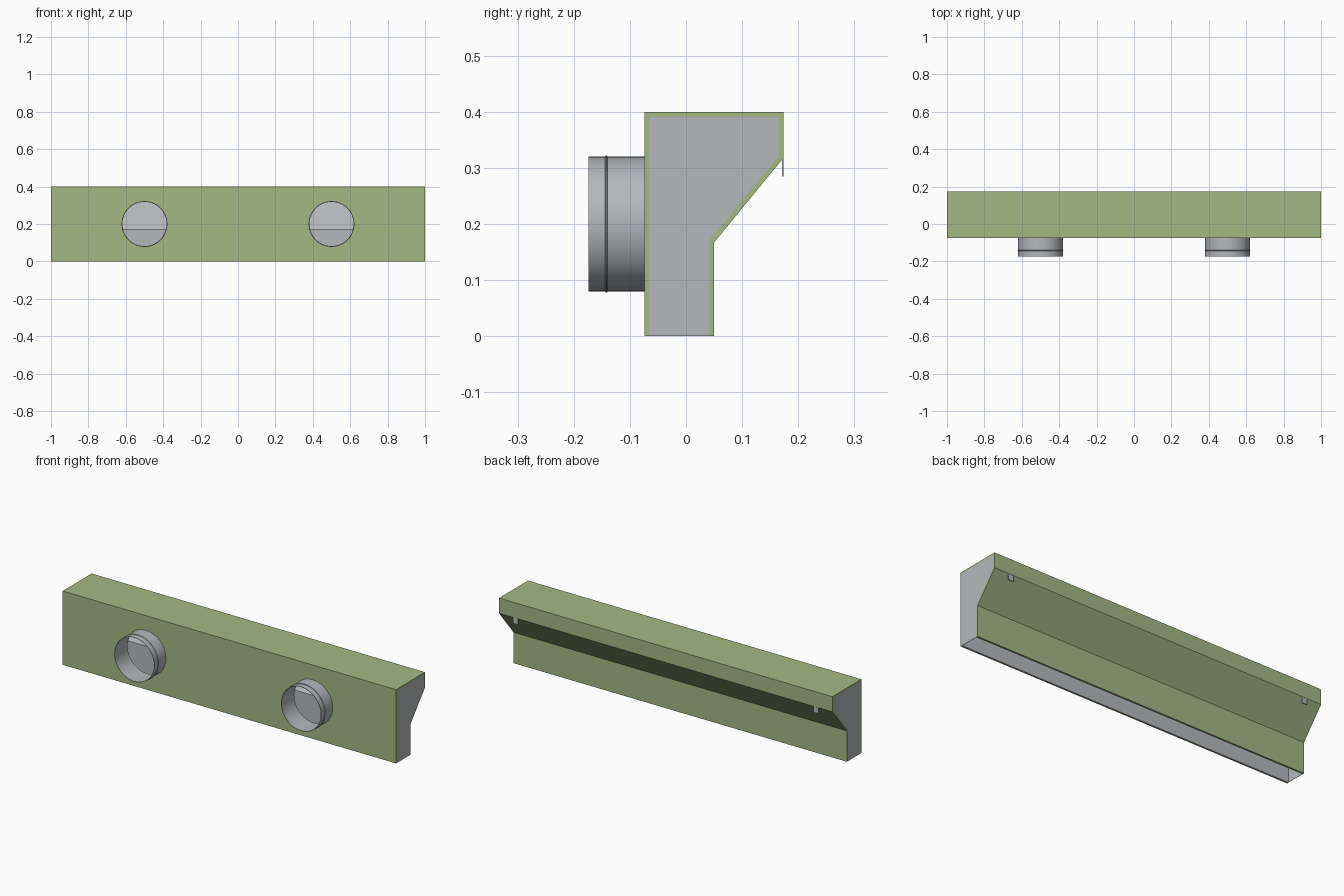
import bpy, bmesh, math
from mathutils import Vector

if "Cube" in bpy.data.objects:
    bpy.data.objects.remove(bpy.data.objects["Cube"])


def material(name, rgb):
    m = bpy.data.materials.new(name)
    m.diffuse_color = (*rgb, 1)
    m.use_nodes = True
    m.node_tree.nodes["Principled BSDF"].inputs["Base Color"].default_value = m.diffuse_color
    return m


GREEN = material("insulation green", (0.37, 0.48, 0.23))
GREY = material("sheet metal grey", (0.46, 0.48, 0.50))

# Cross-section (y, z) of the box, from the front bottom edge round to the back bottom edge
SECTION = [(-0.074, 0), (-0.074, 0.4), (0.174, 0.4), (0.174, 0.318), (0.05, 0.167), (0.05, 0)]
INSULATION, SHEET = 0.009, 0.0015


def make(name, bm, mat):
    bmesh.ops.recalc_face_normals(bm, faces=bm.faces)
    me = bpy.data.meshes.new(name)
    bm.to_mesh(me)
    bm.free()
    me.materials.append(mat)
    ob = bpy.data.objects.new(name, me)
    bpy.context.collection.objects.link(ob)
    return ob


def inset(path, d):
    """Offset an open path to its right by d, with mitred corners."""
    pts = [Vector(p) for p in path]
    normals = []
    for a, b in zip(pts, pts[1:]):
        t = (b - a).normalized()
        normals.append(Vector((t.y, -t.x)))
    out = []
    for i, p in enumerate(pts):
        n1, n2 = normals[max(i - 1, 0)], normals[min(i, len(normals) - 1)]
        out.append(tuple(p + (n1 + n2) * (d / (1 + n1.dot(n2)))))
    return out


def extrude_x(name, outline, x0, x1, mat):
    bm = bmesh.new()
    face = bm.faces.new([bm.verts.new((x0, y, z)) for y, z in outline])
    ext = bmesh.ops.extrude_face_region(bm, geom=[face])
    verts = [v for v in ext["geom"] if isinstance(v, bmesh.types.BMVert)]
    bmesh.ops.translate(bm, verts=verts, vec=(x1 - x0, 0, 0))
    return make(name, bm, mat)


def lathe_y(name, profile, x, z, mat, steps=64):
    """Spin a closed (radius, y) profile round a front-to-back axis."""
    bm = bmesh.new()
    rings = []
    for i in range(steps):
        a = 2 * math.pi * i / steps
        rings.append([bm.verts.new((x + r * math.cos(a), y, z + r * math.sin(a))) for r, y in profile])
    n = len(profile)
    for i in range(steps):
        p, q = rings[i], rings[(i + 1) % steps]
        for j in range(n):
            k = (j + 1) % n
            bm.faces.new((p[j], p[k], q[k], q[j]))
    ob = make(name, bm, mat)
    bpy.context.view_layer.objects.active = ob
    ob.select_set(True)
    bpy.ops.object.shade_smooth_by_angle(angle=math.radians(35))
    ob.select_set(False)
    return ob


# Insulation shell and metal liner, both open underneath
inner = inset(SECTION, INSULATION)
liner_inner = inset(SECTION, INSULATION + SHEET)
shell = extrude_x("insulation_shell", SECTION + inner[::-1], -1, 1, GREEN)
liner = extrude_x("metal_liner", inner + liner_inner[::-1], -1 + SHEET, 1 - SHEET, GREY)

# End plates close the liner
for side, label in ((-1, "left"), (1, "right")):
    extrude_x(label + "_end_plate", inner, side * (1 - SHEET), side, GREY)

# Two round duct collars, each with a raised bead
R, PIPE_Z = 0.12, 0.2
for side, label in ((-1, "left"), (1, "right")):
    x = side * 0.5
    ri, back, front, bead = R - 0.002, -0.064, -0.174, -0.142
    lathe_y(label + "_duct_collar",
            [(R, back), (R, bead + 0.002), (R + 0.0025, bead + 0.001), (R + 0.0025, bead - 0.001),
             (R, bead - 0.002), (R, front), (ri, front), (ri, back)], x, PIPE_Z, GREY)

    # Opening through the front wall
    bm = bmesh.new()
    bmesh.ops.create_cone(bm, cap_ends=True, segments=64, radius1=R - 0.001, radius2=R - 0.001, depth=0.06)
    cutter = make(label + "_opening_cutter", bm, GREY)
    cutter.location = (x, -0.07, PIPE_Z)
    cutter.rotation_euler.x = math.pi / 2
    cutter.hide_render = True
    cutter.display_type = 'WIRE'
    for ob in (shell, liner):
        mod = ob.modifiers.new(label + " opening", 'BOOLEAN')
        mod.operation, mod.solver, mod.object = 'DIFFERENCE', 'EXACT', cutter

# Small hanging tabs under the back edge
for side, label in ((-1, "left"), (1, "right")):
    extrude_x(label + "_hanging_tab", [(0.1715, 0.285), (0.1735, 0.285), (0.1735, 0.32), (0.1715, 0.32)],
              side * 0.9 - 0.015, side * 0.9 + 0.015, GREY)
